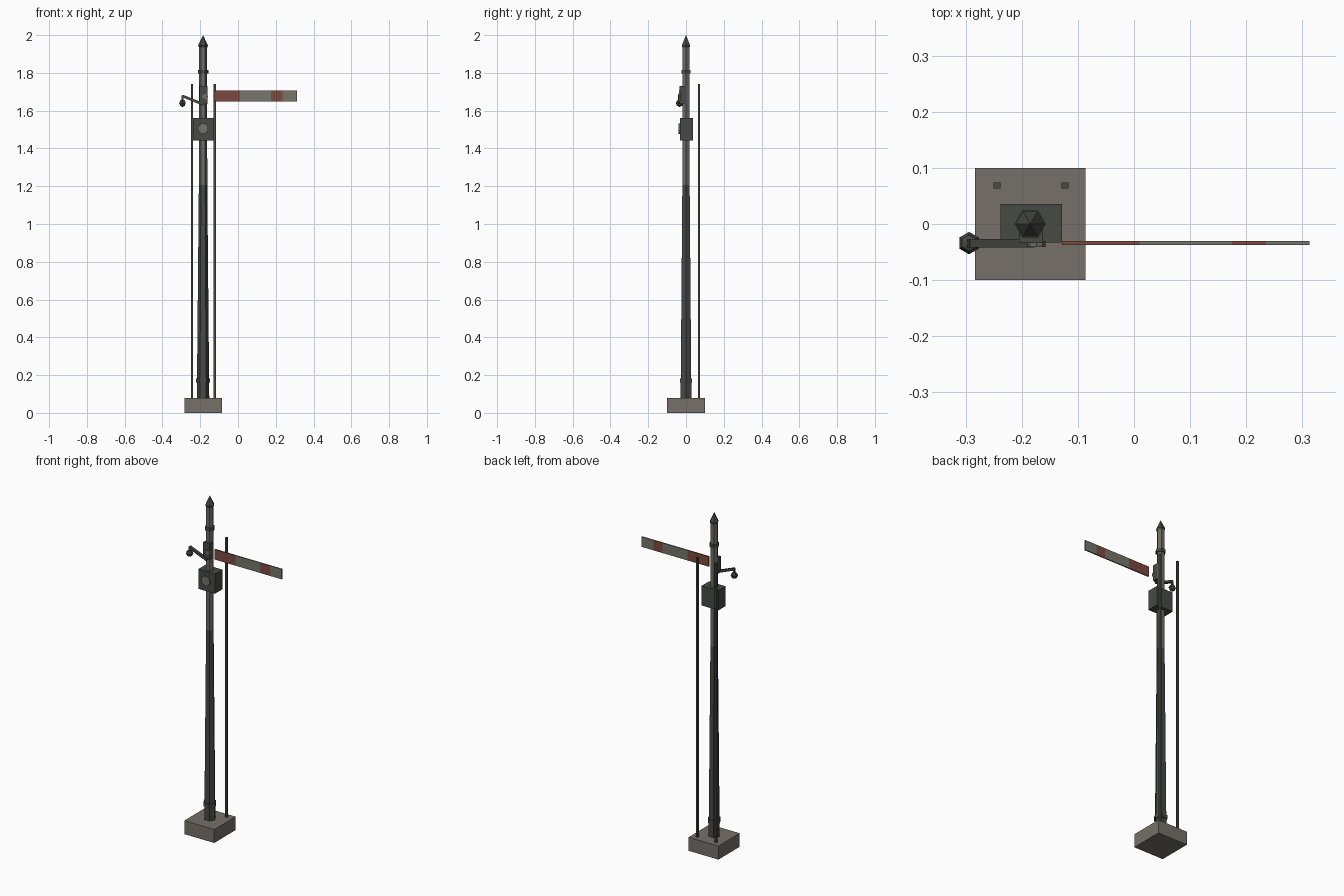
import bpy
import math
from mathutils import Vector

cube = bpy.data.objects.get("Cube")
if cube:
    bpy.data.objects.remove(cube, do_unlink=True)


def material(name, colour):
    m = bpy.data.materials.new(name)
    m.use_nodes = True
    m.diffuse_color = (*colour, 1)
    m.node_tree.nodes["Principled BSDF"].inputs["Base Color"].default_value = (*colour, 1)
    return m


STONE = material("warm stone", (0.18, 0.163, 0.14))
IRON = material("dark iron", (0.063, 0.067, 0.057))
PALE = material("weathered white", (0.18, 0.18, 0.15))
RED = material("faded red", (0.2, 0.068, 0.05))
POST = material("pale post paint", (0.15, 0.145, 0.125))

POST_X = -0.185


def finish(name, mat):
    ob = bpy.context.object
    ob.name = name
    ob.data.materials.append(mat)
    return ob


def box(name, mat, x, y, z):
    """Box from (low, high) pairs on each axis."""
    spans = (x, y, z)
    bpy.ops.mesh.primitive_cube_add(size=1, location=[(a + b) / 2 for a, b in spans])
    ob = finish(name, mat)
    for v in ob.data.vertices:
        v.co = [c * (b - a) for c, (a, b) in zip(v.co, spans)]
    return ob


def hexagon(name, mat, z0, z1, r0, r1):
    """Six-sided tapered section on the post axis, corners pointing sideways."""
    bpy.ops.mesh.primitive_cone_add(vertices=6, radius1=r0, radius2=r1, depth=z1 - z0,
                                    location=(POST_X, 0, (z0 + z1) / 2),
                                    rotation=(0, 0, math.radians(30)))
    return finish(name, mat)


def disc(name, mat, x, z, y0, y1, radius, sides):
    bpy.ops.mesh.primitive_cylinder_add(vertices=sides, radius=radius, depth=y1 - y0,
                                        location=(x, (y0 + y1) / 2, z),
                                        rotation=(math.pi / 2, 0, 0))
    return finish(name, mat)


# Footing and post
box("base_block", STONE, (-0.283, -0.086), (-0.1, 0.1), (0, 0.08))
hexagon("lower_post", IRON, 0.07, 1.3, 0.033, 0.0215)
hexagon("upper_post", POST, 1.1, 1.94, 0.0225, 0.0215)
hexagon("lower_collar", IRON, 0.16, 0.182, 0.038, 0.038)
hexagon("upper_collar", IRON, 1.797, 1.816, 0.028, 0.028)
hexagon("finial_band", IRON, 1.935, 1.945, 0.022, 0.026)
hexagon("finial_spike", IRON, 1.945, 2.0, 0.026, 0)

# Guide rods behind the post
for side, x in (("right", -0.244), ("left", -0.123)):
    box(side + "_rod", IRON, (x - 0.006, x + 0.006), (0.063, 0.074), (0.07, 1.74))

# Lamp box with its round lens
box("lamp_box", IRON, (-0.238, -0.128), (-0.033, 0.036), (1.443, 1.56))
disc("lamp_lens", PALE, POST_X, 1.505, -0.041, -0.03, 0.028, 10)

# Arm bracket and pivot
box("arm_bracket", IRON, (-0.205, -0.162), (-0.034, 0), (1.635, 1.73))
disc("arm_pivot", POST, -0.174, 1.675, -0.041, -0.03, 0.016, 8)

# Signal arm made of alternating painted sections
stops = [-0.128, 0.01, 0.175, 0.235, 0.313]
for i, span in enumerate(zip(stops, stops[1:])):
    box(f"arm_section_{i + 1}", PALE if i % 2 else RED, span, (-0.037, -0.03), (1.648, 1.708))

# Counterweight lever sloping out to its weight
start, end = Vector((-0.18, -0.034, 1.632)), Vector((-0.295, -0.034, 1.678))
half = (end - start).length / 2
lever = box("weight_lever", IRON, (-half, half), (-0.0075, 0.0075), (-0.007, 0.007))
lever.location = (start + end) / 2
lever.rotation_euler.y = math.atan2(end.z - start.z, start.x - end.x)
box("weight_hanger", IRON, (-0.298, -0.288), (-0.039, -0.029), (1.645, 1.68))
bpy.ops.mesh.primitive_uv_sphere_add(segments=6, ring_count=4, radius=0.02,
                                     location=(-0.294, -0.034, 1.64),
                                     rotation=(0, 0, math.radians(0)))
finish("counterweight", IRON)
